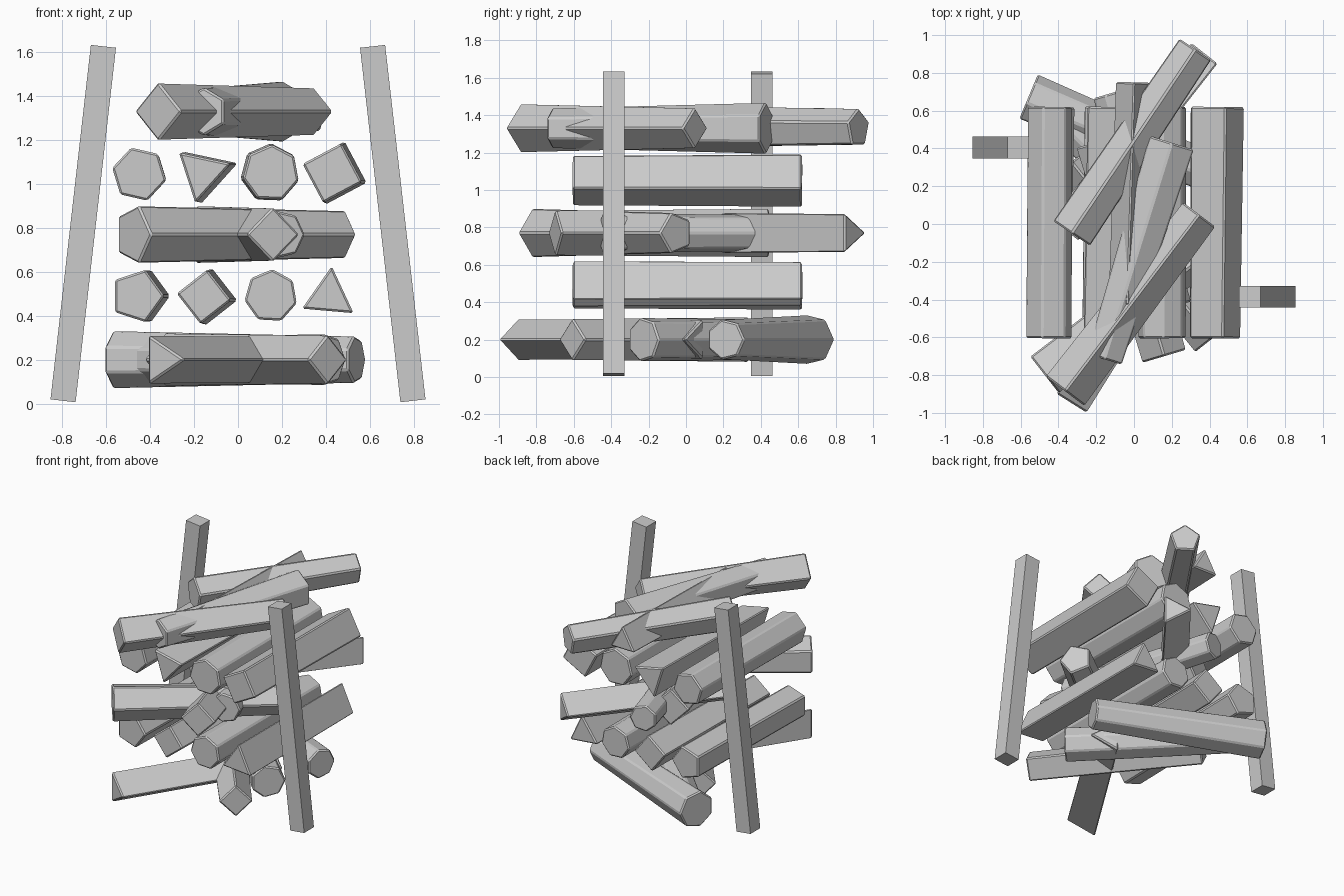
import bpy, bmesh
from math import sin, cos, pi, radians
from mathutils import Vector, Matrix

cube = bpy.data.objects.get("Cube")
if cube:
    bpy.data.objects.remove(cube, do_unlink=True)


def finish(name, bm, bevel):
    bmesh.ops.recalc_face_normals(bm, faces=bm.faces)
    mesh = bpy.data.meshes.new(name)
    bm.to_mesh(mesh)
    bm.free()
    ob = bpy.data.objects.new(name, mesh)
    bpy.context.collection.objects.link(ob)
    if bevel:
        mod = ob.modifiers.new("worn_edges", "BEVEL")
        mod.width = bevel
        mod.segments = 1
        mod.limit_method = "ANGLE"
        mod.angle_limit = radians(30)
    return ob


def log(name, front, back, sides, phase, r_front, r_back):
    """Tapered prism between two points; phase turns its section about the axis."""
    front, back = Vector(front), Vector(back)
    axis = (back - front).normalized()
    right = axis.cross(Vector((0, 0, 1))).normalized()
    up = right.cross(axis)
    bm = bmesh.new()
    rings = []
    for centre, r in ((front, r_front), (back, r_back)):
        ring = []
        for i in range(sides):
            a = radians(phase) + 2 * pi * i / sides
            ring.append(bm.verts.new(centre + r * (right * cos(a) + up * sin(a))))
        rings.append(ring)
        bm.faces.new(ring)
    for i in range(sides):
        j = (i + 1) % sides
        bm.faces.new((rings[0][i], rings[0][j], rings[1][j], rings[1][i]))
    return finish(name, bm, 0.009)


def post(name, x, y, tilt):
    bm = bmesh.new()
    bmesh.ops.create_cube(bm, size=1)
    bm.transform(Matrix.Translation((x, y, 0.82))
                 @ Matrix.Rotation(radians(tilt), 4, "Y")
                 @ Matrix.Diagonal((0.115, 0.115, 1.625, 1)))
    return finish(name, bm, 0)


# Leaning side posts
post("right_post", -0.705, 0.405, 6.5)
post("left_post", 0.705, -0.385, -6.5)

# Straight layers: x, z, drift to the back, sides, phase, front and back radius
straight = {
    "lower_row": [
        (-0.46, 0.49, 0.025, 5, 0, 0.125, 0.125),
        (-0.155, 0.486, 0.02, 4, 83, 0.125, 0.132),
        (0.15, 0.49, 0.0, 7, -16, 0.122, 0.118),
        (0.415, 0.49, 0.0, 3, 85, 0.136, 0.132),
    ],
    "upper_row": [
        (-0.45, 1.045, 0.005, 6, -13, 0.126, 0.122),
        (-0.165, 1.05, 0.025, 3, 138, 0.14, 0.145),
        (0.15, 1.05, -0.005, 7, -15, 0.13, 0.136),
        (0.43, 1.05, 0.012, 4, 73, 0.142, 0.15),
    ],
}
for row, logs in straight.items():
    for k, (x, z, drift, n, phase, rf, rb) in enumerate(logs, 1):
        log(f"{row}_log_{k}", (x, -0.605, z), (x + drift, 0.62, z), n, phase, rf, rb)

# Crossed layers: front xy, back xy, sides, phase, front and back radius
crossed = {
    "bottom_layer": (0.2, [
        ((-0.355, -0.933), (0.27, 0.06), 3, 0, 0.13, 0.125),
        ((0.41, -0.61), (-0.33, 0.33), 4, 0, 0.115, 0.125),
        ((0.41, -0.23), (-0.42, 0.6), 7, 0, 0.12, 0.11),
        ((0.54, 0.21), (-0.56, 0.67), 7, 0, 0.11, 0.135),
    ]),
    "middle_layer": (0.77, [
        ((-0.48, -0.79), (0.47, -0.05), 5, 0, 0.138, 0.115),
        ((0.16, -0.7), (-0.18, 0.44), 4, 0, 0.125, 0.135),
        ((-0.344, -0.047), (0.394, 0.887), 3, 180, 0.13, 0.122),
        ((0.2, -0.44), (-0.13, 0.69), 7, 0, 0.11, 0.098),
    ]),
    "top_layer": (1.33, [
        ((-0.365, -0.885), (0.345, 0.05), 4, 0, 0.134, 0.112),
        ((-0.157, -0.716), (0.2, 0.43), 6, 90, 0.11, 0.14),
        ((-0.33, -0.05), (0.325, 0.925), 5, 90, 0.125, 0.108),
        ((-0.035, -0.43), (0.0, 0.75), 3, 90, 0.12, 0.115),
    ]),
}
for layer, (z, logs) in crossed.items():
    for k, (f, b, n, phase, rf, rb) in enumerate(logs, 1):
        log(f"{layer}_log_{k}", (*f, z), (*b, z), n, phase, rf, rb)
